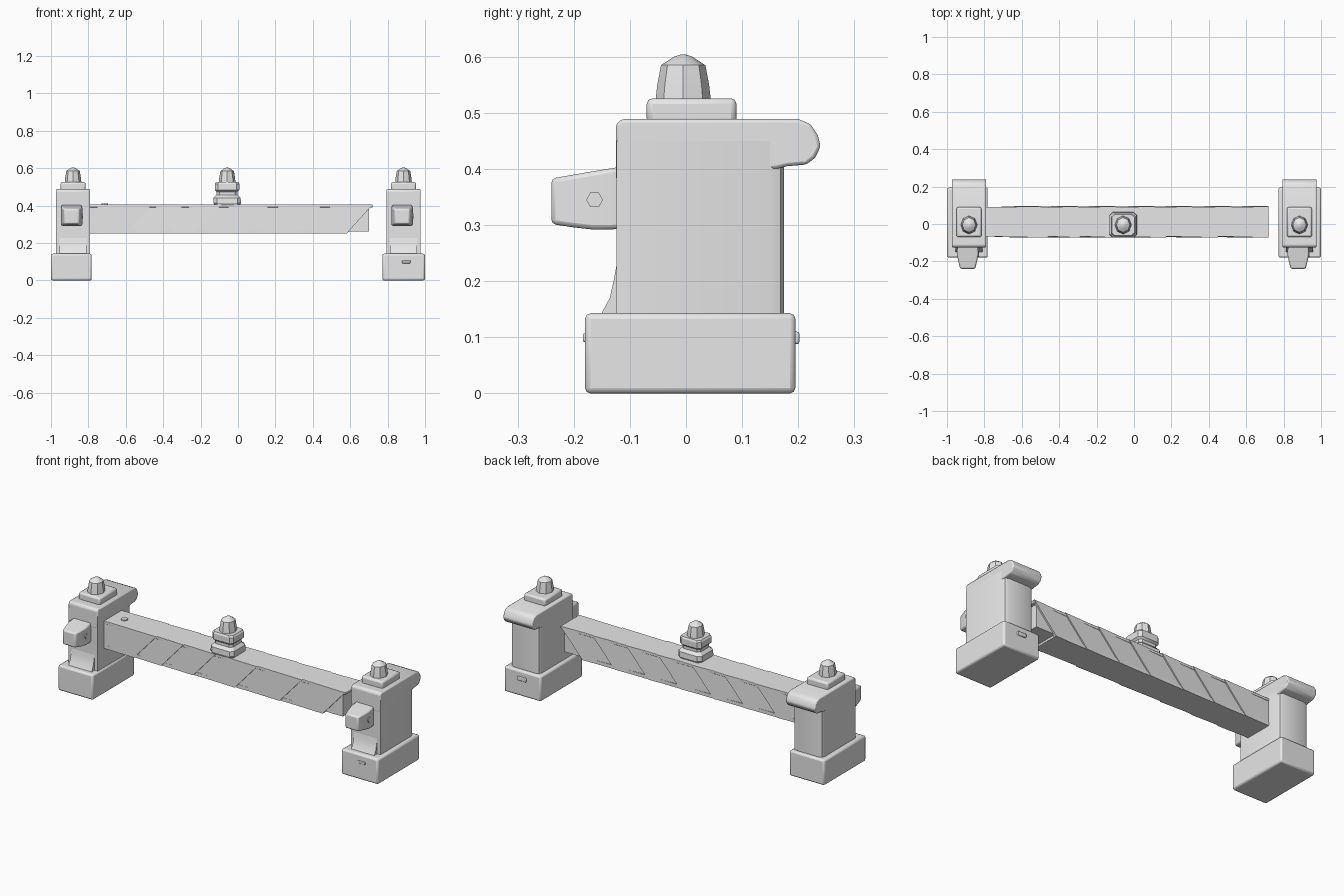
import bpy, bmesh, math
from mathutils import Vector

cube = bpy.data.objects.get("Cube")
if cube:
    bpy.data.objects.remove(cube, do_unlink=True)

grey = bpy.data.materials.new("plain_grey")
grey.use_nodes = True
grey.diffuse_color = (0.8, 0.8, 0.8, 1)
grey.node_tree.nodes["Principled BSDF"].inputs["Base Color"].default_value = (0.8, 0.8, 0.8, 1)


def finish(name, bm, bevel=0.0, segments=2, angle=35):
    bmesh.ops.recalc_face_normals(bm, faces=bm.faces)
    mesh = bpy.data.meshes.new(name)
    bm.to_mesh(mesh)
    bm.free()
    ob = bpy.data.objects.new(name, mesh)
    bpy.context.collection.objects.link(ob)
    mesh.materials.append(grey)
    if bevel:
        mod = ob.modifiers.new("soft_edges", "BEVEL")
        mod.width, mod.segments, mod.limit_method = bevel, segments, "ANGLE"
    bpy.ops.object.select_all(action="DESELECT")
    bpy.context.view_layer.objects.active = ob
    ob.select_set(True)
    bpy.ops.object.shade_smooth_by_angle(angle=math.radians(angle))
    return ob


def loft(name, rings, **kw):
    """Skin a list of point rings and close both ends."""
    bm = bmesh.new()
    loops = [[bm.verts.new(p) for p in ring] for ring in rings]
    n = len(loops[0])
    for a, b in zip(loops, loops[1:]):
        for i in range(n):
            j = (i + 1) % n
            bm.faces.new((a[i], a[j], b[j], b[i]))
    bm.faces.new(loops[0])
    bm.faces.new(loops[-1][::-1])
    return finish(name, bm, **kw)


def box(name, x, y, z, **kw):
    rect = [(x[0], y[0]), (x[1], y[0]), (x[1], y[1]), (x[0], y[1])]
    return loft(name, [[(px, py, h) for px, py in rect] for h in z], **kw)


def prism_x(name, x, profile, **kw):
    return loft(name, [[(px, y, z) for y, z in profile] for px in x], **kw)


def knob(name, cx):
    # Faceted lamp with a pointed crown
    rings = [[(cx + r * math.cos(k * math.tau / 8), -0.005 + r * 1.1 * math.sin(k * math.tau / 8), z)
              for k in range(8)]
             for r, z in ((0.045, 0.52), (0.042, 0.55), (0.036, 0.585), (0.015, 0.6), (0.004, 0.604))]
    loft(name, rings, angle=40)


def post(side, cx, base_x):
    a, b = cx - 0.092, cx + 0.092
    box(side + "_base", base_x, (-0.18, 0.195), (0, 0.143), bevel=0.01)
    # Column with rounded back corners
    c = 0.025
    plan = [(a, -0.124), (b, -0.124), (b, 0.175 - c), (b - 0.007, 0.168), (b - c, 0.175),
            (a + c, 0.175), (a + 0.007, 0.168), (a, 0.175 - c)]
    loft(side + "_column", [[(x, y, z) for x, y in plan] for z in (0.13, 0.45)])
    # Head with rounded overhang at the back
    prism_x(side + "_head", (a, b),
            [(-0.125, 0.38), (0.16, 0.40), (0.18, 0.405), (0.215, 0.408), (0.23, 0.42), (0.24, 0.44),
             (0.235, 0.46), (0.222, 0.48), (0.2, 0.489), (-0.115, 0.489), (-0.125, 0.479)],
            bevel=0.006)
    # Flared foot at the front
    prism_x(side + "_foot_flare", (a + 0.02, b - 0.02),
            [(-0.152, 0.14), (-0.136, 0.17), (-0.128, 0.205), (-0.122, 0.24), (-0.1, 0.14)])
    box(side + "_cap", (cx - 0.067, cx + 0.067), (-0.07, 0.09), (0.48, 0.526), bevel=0.01)
    knob(side + "_knob", cx)
    # Tapered front lamp
    lx = cx - 0.007
    loft(side + "_front_lamp",
         [[(lx + sx * w, y, z) for sx, z in ((-1, lo), (1, lo), (1, hi), (-1, hi))]
          for w, y, lo, hi in ((0.055, -0.11, 0.293, 0.405), (0.057, -0.165, 0.292, 0.396),
                               (0.05, -0.2, 0.296, 0.39), (0.04, -0.24, 0.302, 0.383))],
         bevel=0.008, angle=30)
    # Small bolt on the lamp's side
    ring = [(0.015 * math.cos(k * math.tau / 6), 0.015 * math.sin(k * math.tau / 6)) for k in range(6)]
    prism_x(side + "_lamp_bolt", (lx + 0.04, lx + 0.06), [(-0.163 + u, 0.345 + v) for u, v in ring])


post("right", -0.882, (-1.0, -0.782))
post("left", 0.885, (0.772, 1.0))

# Latches on the base of one post
box("front_latch", (0.877, 0.922), (-0.184, -0.17), (0.092, 0.107), bevel=0.003)
box("back_latch", (0.86, 0.915), (0.19, 0.202), (0.088, 0.11), bevel=0.004)

# Barrier arm
box("arm", (-0.81, 0.70), (-0.064, 0.086), (0.262, 0.398))
box("arm_top", (-0.81, 0.72), (-0.068, 0.092), (0.39, 0.405), bevel=0.003)
box("arm_underside", (-0.81, 0.58), (-0.068, 0.092), (0.25, 0.27))


def band(name, x0, x1, lean0, lean1, y, out):
    # Slanted sheet that rises gently toward one edge
    def quad(offset0, offset1):
        return [(x0, y + offset0, 0.25), (x1, y + offset1, 0.25),
                (x1 + lean1, y + offset1, 0.405), (x0 + lean0, y + offset0, 0.405)]
    loft(name, [quad(-out * 0.006, -out * 0.006), quad(out * 0.002, out * 0.009)], angle=20)


front_edges = [-0.81, -0.60, -0.43, -0.23, 0.03, 0.31, 0.58]
back_edges = [-0.81, -0.64, -0.44, -0.24, -0.03, 0.17, 0.38, 0.58]
for label, edges, y, out in (("front", front_edges, -0.064, -1), ("back", back_edges, 0.086, 1)):
    for i, (x0, x1) in enumerate(zip(edges, edges[1:])):
        band(f"{label}_band_{i + 1}", x0, x1, 0.14 if i else 0, 0.14, y, out)

# Lamp in the middle of the arm
mid = -0.058
rings = []
for w, z in ((0.066, 0.40), (0.074, 0.415), (0.072, 0.442), (0.056, 0.458), (0.056, 0.474),
             (0.066, 0.484), (0.066, 0.517), (0.06, 0.526)):
    c = w * 0.75
    octagon = [(-c, -w), (c, -w), (w, -c), (w, c), (c, w), (-c, w), (-w, c), (-w, -c)]
    rings.append([(mid + u, v * 0.92 - 0.005, z) for u, v in octagon])
loft("middle_lamp_base", rings, angle=30)
knob("middle_knob", mid)

# Small stud on the arm
loft("arm_stud", [[(-0.713 + 0.017 * math.cos(k * math.tau / 8), 0.005 + 0.017 * math.sin(k * math.tau / 8), z)
                   for k in range(8)] for z in (0.40, 0.411)])
